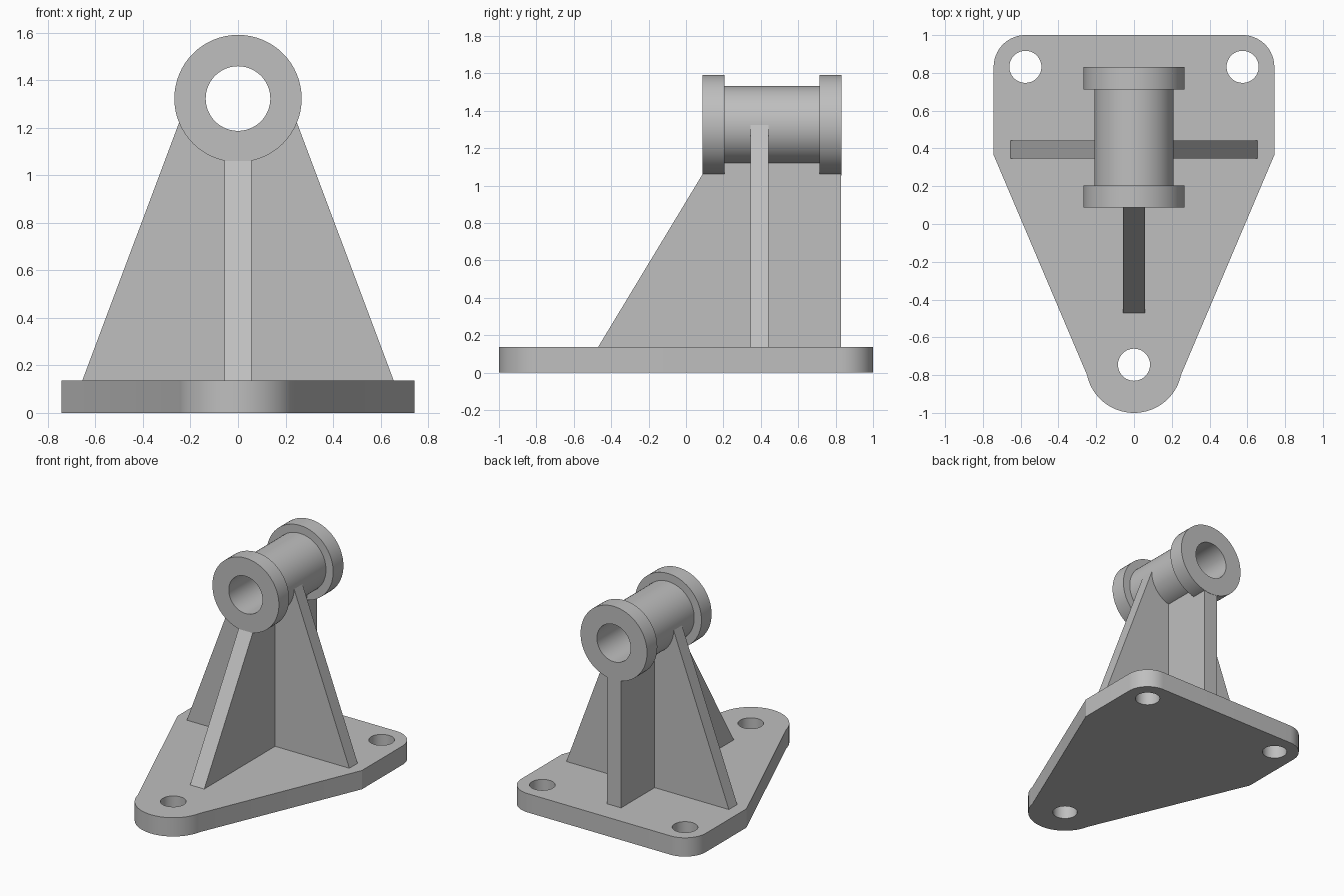
import bpy, bmesh
from math import sin, cos, pi, radians
from mathutils import Matrix, Vector

cube = bpy.data.objects.get("Cube")
if cube:
    bpy.data.objects.remove(cube, do_unlink=True)

GREY = (0.52, 0.52, 0.52, 1)
metal = bpy.data.materials.new("plain_grey")
metal.use_nodes = True
metal.diffuse_color = GREY
metal.node_tree.nodes["Principled BSDF"].inputs["Base Color"].default_value = GREY

BASE_TOP = 0.137
AXIS_Z = 1.323


def arc(cx, cy, r, start, end, n):
    """Points on an arc, angles in degrees."""
    angles = [radians(start + (end - start) * i / n) for i in range(n + 1)]
    return [(cx + r * cos(a), cy + r * sin(a)) for a in angles]


def finish(name, bm):
    bmesh.ops.recalc_face_normals(bm, faces=bm.faces)
    mesh = bpy.data.meshes.new(name)
    bm.to_mesh(mesh)
    bm.free()
    mesh.materials.append(metal)
    obj = bpy.data.objects.new(name, mesh)
    bpy.context.collection.objects.link(obj)
    bpy.ops.object.select_all(action='DESELECT')
    obj.select_set(True)
    bpy.context.view_layer.objects.active = obj
    bpy.ops.object.shade_smooth_by_angle(angle=radians(20))
    return obj


def extrude_outline(name, loops, depth, matrix):
    """Fill an outline (further loops are holes), extrude it, place it."""
    bm = bmesh.new()
    edges = []
    for pts in loops:
        vs = [bm.verts.new((u, v, 0)) for u, v in pts]
        edges += [bm.edges.new((a, b)) for a, b in zip(vs, vs[1:] + vs[:1])]
    bmesh.ops.triangle_fill(bm, edges=edges, use_beauty=True)
    new = bmesh.ops.extrude_face_region(bm, geom=bm.faces[:], use_keep_orig=True)
    moved = [g for g in new["geom"] if isinstance(g, bmesh.types.BMVert)]
    bmesh.ops.translate(bm, verts=moved, vec=(0, 0, depth))
    bmesh.ops.transform(bm, verts=bm.verts, matrix=matrix)
    return finish(name, bm)


def frame(u, v, w, origin):
    m = Matrix((u, v, w)).transposed().to_4x4()
    m.translation = Vector(origin)
    return m


# Base plate with rounded corners and three bolt holes
outline = (arc(0.575, 0.832, 0.168, 0, 90, 16)
           + arc(-0.575, 0.832, 0.168, 90, 180, 16)
           + [(-0.743, 0.365)]
           + arc(0, -0.745, 0.255, 192, 348, 32)
           + [(0.743, 0.365)])
holes = [arc(x, y, 0.085, 0, 350, 35)
         for x, y in ((0.575, 0.832), (-0.575, 0.832), (0, -0.745))]
extrude_outline("base_plate", [outline] + holes, BASE_TOP, Matrix())

# Cross rib: tapers up to both sides of the tube, hollow where the bore passes
cross = ([(-0.655, BASE_TOP), (0.655, BASE_TOP), (0.21, AXIS_Z)]
         + arc(0, AXIS_Z, 0.17, 0, -180, 24)
         + [(-0.21, AXIS_Z)])
extrude_outline("cross_rib", [cross], 0.096,
                frame((1, 0, 0), (0, 0, 1), (0, -1, 0), (0, 0.442, 0)))

# Long rib: slopes up to the front collar, upright at the back
long_rib = [(-0.47, BASE_TOP), (0.829, BASE_TOP), (0.829, 1.062), (0.81, 1.062),
            (0.81, 1.15), (0.1, 1.15), (0.1, 1.062), (0.089, 1.062)]
extrude_outline("long_rib", [long_rib], 0.114,
                frame((0, 1, 0), (0, 0, 1), (1, 0, 0), (-0.057, 0, 0)))

# Bearing tube: one turned section with a collar at each end
section = [(0.136, 0.088), (0.268, 0.088), (0.268, 0.205), (0.21, 0.205),
           (0.21, 0.713), (0.268, 0.713), (0.268, 0.831), (0.136, 0.831)]
bm = bmesh.new()
SIDES = 64
rings = [[bm.verts.new((r * cos(2 * pi * i / SIDES), y,
                        AXIS_Z + r * sin(2 * pi * i / SIDES)))
          for r, y in section] for i in range(SIDES)]
for i in range(SIDES):
    a, b = rings[i], rings[(i + 1) % SIDES]
    for j in range(len(section)):
        k = (j + 1) % len(section)
        bm.faces.new((a[j], a[k], b[k], b[j]))
finish("bearing_tube", bm)
